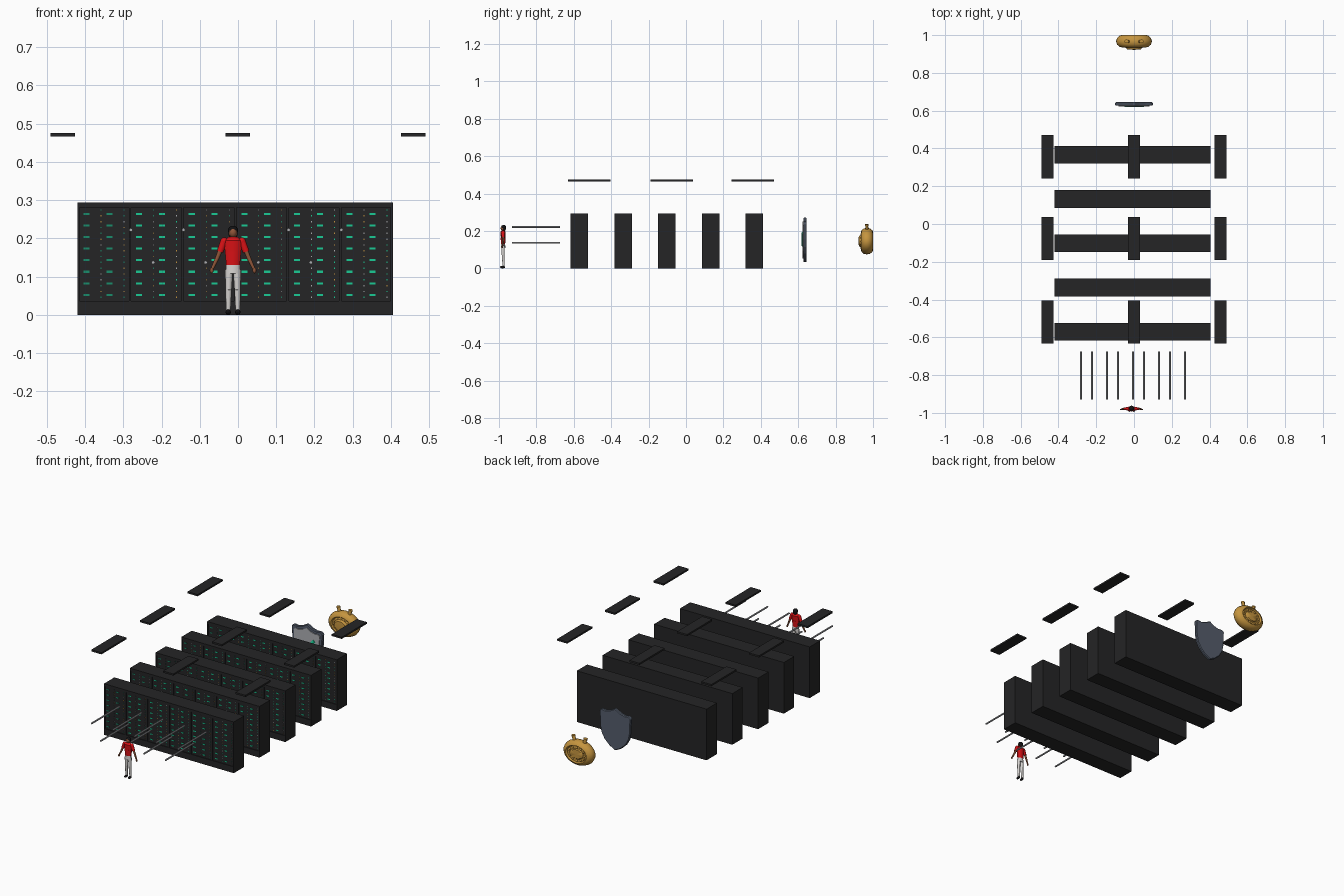
import bpy, bmesh, math, random
from mathutils import Vector, Matrix

if "Cube" in bpy.data.objects:
    bpy.data.objects.remove(bpy.data.objects["Cube"])

random.seed(4)


def material(name, r, g, b):
    m = bpy.data.materials.new(name)
    m.diffuse_color = (r, g, b, 1)
    m.use_nodes = True
    m.node_tree.nodes["Principled BSDF"].inputs["Base Color"].default_value = m.diffuse_color
    return m


DARK = material("charcoal", 0.018, 0.018, 0.019)
GREEN = material("led green", 0.01, 0.6, 0.3)
DIM = material("dim green", 0.01, 0.27, 0.15)
RED = material("red", 0.72, 0.006, 0.008)
WHITE = material("off white", 0.68, 0.66, 0.64)
SKIN = material("brown skin", 0.27, 0.09, 0.04)
BLACK = material("black", 0.006, 0.006, 0.007)
SLATE = material("slate", 0.09, 0.11, 0.15)
GREY = material("light grey", 0.42, 0.43, 0.45)
GOLD = material("gold", 0.56, 0.30, 0.05)


def box(bm, lo, hi, mat=0):
    size = [h - l for l, h in zip(lo, hi)]
    mid = [(h + l) / 2 for l, h in zip(lo, hi)]
    verts = bmesh.ops.create_cube(bm, size=1, matrix=Matrix.Translation(mid) @ Matrix.Diagonal((*size, 1)))["verts"]
    for f in {f for v in verts for f in v.link_faces}:
        f.material_index = mat


def limb(bm, a, b, ra, rb, sides=10, squash=1.0):
    """Tapered tube from a to b, flattened in y by squash."""
    a, b = Vector(a), Vector(b)
    d = b - a
    flat = Matrix.Diagonal((1, squash, 1, 1))
    m = Matrix.Translation((a + b) / 2) @ flat @ d.to_track_quat('Z', 'Y').to_matrix().to_4x4()
    bmesh.ops.create_cone(bm, cap_ends=True, segments=sides, radius1=ra, radius2=rb, depth=d.length, matrix=m)


def ball(bm, centre, radii):
    bmesh.ops.create_uvsphere(bm, u_segments=12, v_segments=8, radius=1,
                              matrix=Matrix.Translation(centre) @ Matrix.Diagonal((*radii, 1)))


def finish(name, bm, *mats, smooth=False):
    bmesh.ops.recalc_face_normals(bm, faces=bm.faces)
    me = bpy.data.meshes.new(name)
    bm.to_mesh(me)
    bm.free()
    for m in mats:
        me.materials.append(m)
    ob = bpy.data.objects.new(name, me)
    bpy.context.collection.objects.link(ob)
    if smooth:
        bpy.ops.object.select_all(action='DESELECT')
        ob.select_set(True)
        bpy.context.view_layer.objects.active = ob
        bpy.ops.object.shade_smooth_by_angle(angle=math.radians(40))
    return ob


# Five rows of six cabinets with recessed fronts and indicator lights
X0, X1, H, BAYS = -0.42, 0.405, 0.294, 6
BAY = (X1 - X0) / BAYS
for row in range(5):
    yf = -0.617 + row * 0.234
    yb, yr = yf + 0.094, yf + 0.004
    bm = bmesh.new()
    box(bm, (X0, yr, 0), (X1, yb, H))
    box(bm, (X0, yf, 0), (X1, yr, 0.036))
    box(bm, (X0, yf, 0.28), (X1, yr, H))
    for i in range(BAYS + 1):
        x = min(max(X0 + i * BAY, X0 + 0.003), X1 - 0.003)
        box(bm, (x - 0.003, yf, 0.036), (x + 0.003, yr, 0.28))
    finish(f"server_row_{row + 1}", bm, DARK)

    bm = bmesh.new()
    for i in range(BAYS):
        bx = X0 + i * BAY
        tone = 1 if i == 0 else 0
        for dash, dot in ((0.024, 0.062), (0.084, 0.122)):
            for k in range(8):
                z = 0.052 + k * 0.0303
                box(bm, (bx + dash - 0.008, yr - 0.002, z - 0.0027), (bx + dash + 0.008, yr, z + 0.0027), tone)
            for k in range(16):
                z = 0.046 + k * 0.0152
                c = random.choice((tone, tone, 2, 3))
                box(bm, (bx + dot - 0.001, yr - 0.002, z - 0.0017), (bx + dot + 0.001, yr, z + 0.0017), c)
    finish(f"indicator_lights_{row + 1}", bm, GREEN, DIM, GOLD, GREY)

# Hanging ceiling panels, three by three
for i, x in enumerate((-0.458, -0.001, 0.458)):
    for j, y in enumerate((-0.518, -0.077, 0.356)):
        bm = bmesh.new()
        box(bm, (x - 0.032, y - 0.114, 0.466), (x + 0.032, y + 0.114, 0.476))
        finish(f"ceiling_panel_{i + 1}_{j + 1}", bm, DARK)

# Horizontal rods in two staggered layers
bm = bmesh.new()
for x0, z, n in ((-0.28, 0.222, 5), (-0.222, 0.137, 4)):
    for k in range(n):
        x = x0 + k * 0.1375
        limb(bm, (x, -0.93, z), (x, -0.675, z), 0.0047, 0.0047, 8)
finish("rods", bm, GREY, smooth=True)

# Standing person
PX, PY = -0.013, -0.978


def body(name, mat, limbs=(), balls=()):
    """limbs/balls on the centre line or mirrored when x is not zero."""
    bm = bmesh.new()
    at = lambda p, s: (PX + s * p[0], PY + p[1], p[2])
    for a, b, ra, rb, q in limbs:
        for s in ((1, -1) if a[0] or b[0] else (1,)):
            limb(bm, at(a, s), at(b, s), ra, rb, 10, q)
    for c, r in balls:
        for s in ((1, -1) if c[0] else (1,)):
            ball(bm, at(c, s), r)
    finish(name, bm, mat, smooth=True)


body("trousers", WHITE,
     [((0, 0, 0.108), (0, 0, 0.13), 0.02, 0.019, 0.6),
      ((0.0105, 0, 0.118), (0.0115, 0, 0.066), 0.0105, 0.008, 0.9),
      ((0.0115, 0, 0.066), (0.0125, 0.003, 0.012), 0.008, 0.0062, 0.9)])
body("shoes", BLACK, balls=[((0.0125, -0.003, 0.007), (0.007, 0.014, 0.007))])
body("shirt", RED,
     [((0, 0, 0.121), (0, 0, 0.165), 0.018, 0.022, 0.6),
      ((0, 0, 0.165), (0, 0, 0.194), 0.022, 0.026, 0.55),
      ((0, 0, 0.194), (0, 0, 0.204), 0.026, 0.012, 0.55),
      ((0.023, 0, 0.194), (0.034, 0, 0.165), 0.0095, 0.0085, 0.9)],
     [((0.023, 0, 0.193), (0.0095, 0.009, 0.0095))])
body("arms", SKIN,
     [((0.032, 0, 0.172), (0.041, 0, 0.149), 0.006, 0.0055, 1),
      ((0.041, 0, 0.149), (0.054, -0.003, 0.121), 0.0055, 0.004, 1)],
     [((0.056, -0.004, 0.116), (0.005, 0.004, 0.0075))])
body("head", SKIN, [((0, 0, 0.198), (0, 0, 0.212), 0.006, 0.006, 1)],
     [((0, -0.001, 0.215), (0.011, 0.012, 0.0135))])
body("hair", BLACK, balls=[((0, 0.003, 0.221), (0.0135, 0.0135, 0.012)),
                           ((0, 0.006, 0.212), (0.012, 0.009, 0.013))])

# Shield: outline from half profile (x, z), mirrored
HALF = [(0, 0.273), (0.03, 0.256), (0.06, 0.247), (0.086, 0.25), (0.1, 0.24), (0.097, 0.2),
        (0.096, 0.155), (0.088, 0.115), (0.068, 0.08), (0.038, 0.052), (0, 0.032)]


def plate(name, mat, y0, y1, scale, bevel=0.0):
    ring = HALF + [(-x, z) for x, z in HALF[-2:0:-1]]
    bm = bmesh.new()
    vs = [bm.verts.new((x * scale, y1, 0.155 + (z - 0.155) * scale)) for x, z in ring]
    face = bm.faces.new(vs)
    ext = bmesh.ops.extrude_face_region(bm, geom=[face])["geom"]
    for v in ext:
        if isinstance(v, bmesh.types.BMVert):
            v.co.y = y0
    ob = finish(name, bm, mat)
    if bevel:
        mod = ob.modifiers.new("bevel", 'BEVEL')
        mod.width, mod.segments, mod.limit_method = bevel, 1, 'ANGLE'


plate("shield_body", SLATE, 0.627, 0.645, 1.0, 0.004)
plate("shield_panel", GREY, 0.623, 0.630, 0.82)

# Glowing mark on the shield front
bm = bmesh.new()
for a, b in (((-0.045, 0.155), (-0.012, 0.122)), ((-0.012, 0.122), (0.048, 0.19))):
    limb(bm, (a[0], 0.621, a[1]), (b[0], 0.621, b[1]), 0.009, 0.009, 4, 0.3)
finish("shield_mark", bm, GREEN)

# Gold medallion: lathed profile (radius, y) around the y axis, slightly flattened
CY, CZ = 0.967, 0.146
PROFILE = [(0, 0.922), (0.036, 0.924), (0.044, 0.936), (0.058, 0.94), (0.064, 0.935), (0.078, 0.939),
           (0.09, 0.95), (0.095, 0.967), (0.09, 0.984), (0.078, 0.996), (0.066, 1.0), (0.06, 0.992),
           (0.04, 0.992), (0.034, 0.997), (0, 0.998)]
bm = bmesh.new()
vs = [bm.verts.new((r, y, CZ)) for r, y in PROFILE]
edges = [bm.edges.new(p) for p in zip(vs, vs[1:])]
bmesh.ops.spin(bm, geom=vs + edges, cent=(0, CY, CZ), axis=(0, 1, 0), angle=math.tau, steps=28)
bmesh.ops.remove_doubles(bm, verts=bm.verts, dist=0.0002)
for v in bm.verts:
    v.co.z = CZ + (v.co.z - CZ) * 0.075
    v.co.z = CZ + (v.co.z - CZ) / 0.075 * 0.75
finish("medallion_body", bm, GOLD, smooth=True)

# Raised studs on both faces and two horns on top
bm = bmesh.new()
for k in range(12):
    a = k * math.tau / 12
    x, z = 0.05 * math.cos(a), CZ + 0.0375 * math.sin(a)
    for y in (0.938, 0.993):
        ball(bm, (x, y, z), (0.006, 0.005, 0.006))
for s in (1, -1):
    limb(bm, (s * 0.03, CY, 0.2), (s * 0.038, CY, 0.232), 0.012, 0.009, 10, 0.8)
    limb(bm, (s * 0.038, CY, 0.228), (s * 0.039, CY, 0.236), 0.012, 0.012, 10, 0.8)
finish("medallion_studs_and_horns", bm, GOLD, smooth=True)
